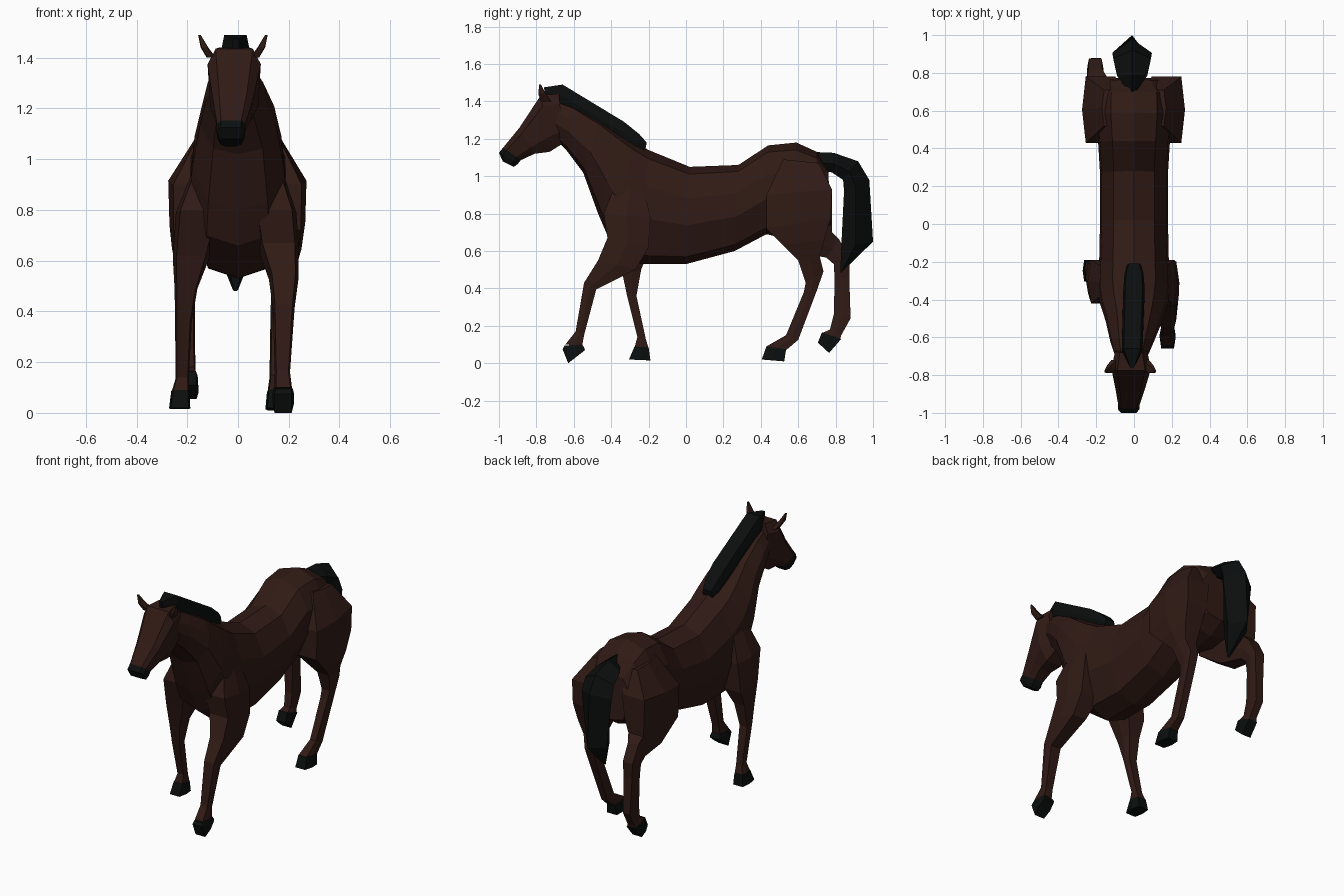
import bpy, bmesh
from mathutils import Vector


def material(name, rgb):
    m = bpy.data.materials.new(name)
    m.diffuse_color = (*rgb, 1)
    return m


COAT = material("coat", (0.030, 0.0105, 0.0075))
BLACK = material("black", (0.0035, 0.0045, 0.0045))

# Half cross-sections (u across, v from bottom -1 to top 1)
BODY = [(0, 1), (.6, .85), (.95, .35), (1, -.2), (.65, -.85), (0, -1)]
HEAD = [(.7, 1), (1, .6), (.9, -.5), (.5, -1)]
LIMB = [(.8, 1), (1, 0), (.8, -1)]
DIAMOND = [(0, 1), (1, -.1), (.5, -1)]


def loft(name, stations, half, mat):
    """Skin rings; station = (front/top y, z, back/bottom y, z, centre x, half width)."""
    profile = half + [(-u, v) for u, v in reversed(half) if u]
    bm = bmesh.new()
    rings = []
    for ay, az, by, bz, cx, hw in stations:
        a, b = Vector((cx, ay, az)), Vector((cx, by, bz))
        rings.append([bm.verts.new((a + b) / 2 + (a - b) / 2 * v + Vector((u * hw, 0, 0)))
                      for u, v in profile])
    n = len(profile)
    for r, s in zip(rings, rings[1:]):
        for i in range(n):
            bm.faces.new((r[i], r[(i + 1) % n], s[(i + 1) % n], s[i]))
    bm.faces.new(rings[0])
    bm.faces.new(rings[-1])
    bmesh.ops.recalc_face_normals(bm, faces=bm.faces)
    me = bpy.data.meshes.new(name)
    bm.to_mesh(me)
    bm.free()
    me.materials.append(mat)
    ob = bpy.data.objects.new(name, me)
    bpy.context.collection.objects.link(ob)
    return ob


# Torso and neck, rump to poll
loft("body", [
    (.76, 1.04, .775, .74, 0, .15),
    (.70, 1.13, .68, .68, 0, .20),
    (.59, 1.18, .56, .66, 0, .205),
    (.44, 1.165, .43, .69, 0, .19),
    (.28, 1.06, .26, .60, 0, .18),
    (.02, 1.05, 0, .53, 0, .18),
    (-.20, 1.14, -.24, .53, 0, .185),
    (-.27, 1.18, -.41, .66, 0, .19),
    (-.35, 1.23, -.47, .80, 0, .18),
    (-.46, 1.30, -.55, 1.02, 0, .15),
    (-.60, 1.38, -.64, 1.14, -.01, .115),
    (-.74, 1.43, -.70, 1.20, -.015, .08)], BODY, COAT)

# Head and muzzle
loft("head", [
    (-.68, 1.44, -.65, 1.18, -.015, .085),
    (-.775, 1.435, -.73, 1.13, -.015, .105),
    (-.89, 1.26, -.81, 1.12, -.02, .078),
    (-.98, 1.15, -.885, 1.085, -.027, .056)], HEAD, COAT)
loft("muzzle", [
    (-.978, 1.153, -.883, 1.086, -.027, .057),
    (-1.0, 1.125, -.90, 1.065, -.028, .058),
    (-.98, 1.08, -.92, 1.05, -.028, .045)], HEAD, BLACK)

# Ears
for side in (-1, 1):
    loft("ear", [
        (-.775, 1.40, -.72, 1.40, -.02 + side * .085, .018),
        (-.79, 1.44, -.75, 1.44, -.02 + side * .112, .015),
        (-.785, 1.49, -.775, 1.49, -.02 + side * .132, .005)], LIMB, COAT)

# Mane and tail
loft("mane", [
    (-.76, 1.475, -.75, 1.42, -.01, .012),
    (-.66, 1.49, -.68, 1.38, -.01, .055),
    (-.33, 1.29, -.36, 1.19, 0, .057),
    (-.25, 1.225, -.27, 1.15, 0, .05),
    (-.21, 1.18, -.22, 1.13, 0, .035)], LIMB, BLACK)
loft("tail", [
    (.67, 1.13, .73, 1.03, -.01, .02),
    (.79, 1.125, .78, 1.02, -.01, .08),
    (.92, 1.08, .84, .98, -.01, .10),
    (.98, .98, .845, .92, -.01, .105),
    (1.0, .65, .83, .62, -.01, .07),
    (.835, .49, .825, .48, -.01, .01)], DIAMOND, BLACK)

# Legs, shoulder or hip down to the pastern
loft("front_right_leg", [
    (-.36, 1.0, -.24, 1.0, .11, .05),
    (-.44, .80, -.19, .78, .145, .085),
    (-.42, .67, -.20, .62, .16, .08),
    (-.47, .55, -.27, .50, .18, .058),
    (-.545, .43, -.48, .395, .18, .043),
    (-.59, .17, -.545, .15, .175, .03),
    (-.645, .10, -.555, .095, .178, .035)], LIMB, COAT)
loft("front_left_leg", [
    (-.36, 1.0, -.24, 1.0, -.11, .05),
    (-.42, .80, -.19, .78, -.155, .09),
    (-.37, .62, -.20, .60, -.185, .072),
    (-.34, .48, -.24, .50, -.205, .045),
    (-.315, .36, -.265, .36, -.215, .033),
    (-.26, .14, -.215, .13, -.22, .026),
    (-.275, .085, -.20, .08, -.227, .035)], LIMB, COAT)
loft("hind_right_leg", [
    (.52, 1.09, .71, 1.07, .11, .06),
    (.43, .90, .78, .93, .172, .098),
    (.43, .72, .775, .78, .18, .085),
    (.52, .63, .74, .66, .18, .07),
    (.60, .55, .715, .57, .175, .05),
    (.64, .43, .735, .49, .165, .035),
    (.63, .38, .70, .39, .16, .032),
    (.535, .15, .60, .125, .15, .026),
    (.43, .09, .535, .07, .15, .034)], LIMB, COAT)
loft("hind_left_leg", [
    (.52, 1.09, .71, 1.07, -.11, .06),
    (.43, .90, .78, .93, -.177, .098),
    (.44, .70, .78, .78, -.185, .085),
    (.60, .59, .78, .70, -.195, .065),
    (.75, .565, .82, .66, -.205, .045),
    (.79, .53, .875, .56, -.205, .042),
    (.795, .45, .873, .46, -.205, .036),
    (.79, .26, .88, .24, -.20, .031),
    (.77, .18, .83, .15, -.195, .028),
    (.725, .16, .825, .13, -.195, .035)], LIMB, COAT)

# Hooves: coronet ring, then sole ring
hooves = {
    "front_right_hoof": [(-.65, .095, -.555, .10, .178, .037), (-.66, .075, -.545, .085, .178, .042),
                         (-.63, 0, -.54, .07, .178, .042)],
    "front_left_hoof": [(-.275, .09, -.20, .085, -.227, .036), (-.305, .02, -.19, .015, -.23, .042)],
    "hind_right_hoof": [(.43, .09, .535, .075, .15, .036), (.405, .02, .525, .01, .15, .042)],
    "hind_left_hoof": [(.727, .165, .83, .13, -.195, .036), (.705, .11, .765, .055, -.195, .04)],
}
for name, rings in hooves.items():
    loft(name, rings, LIMB, BLACK)
